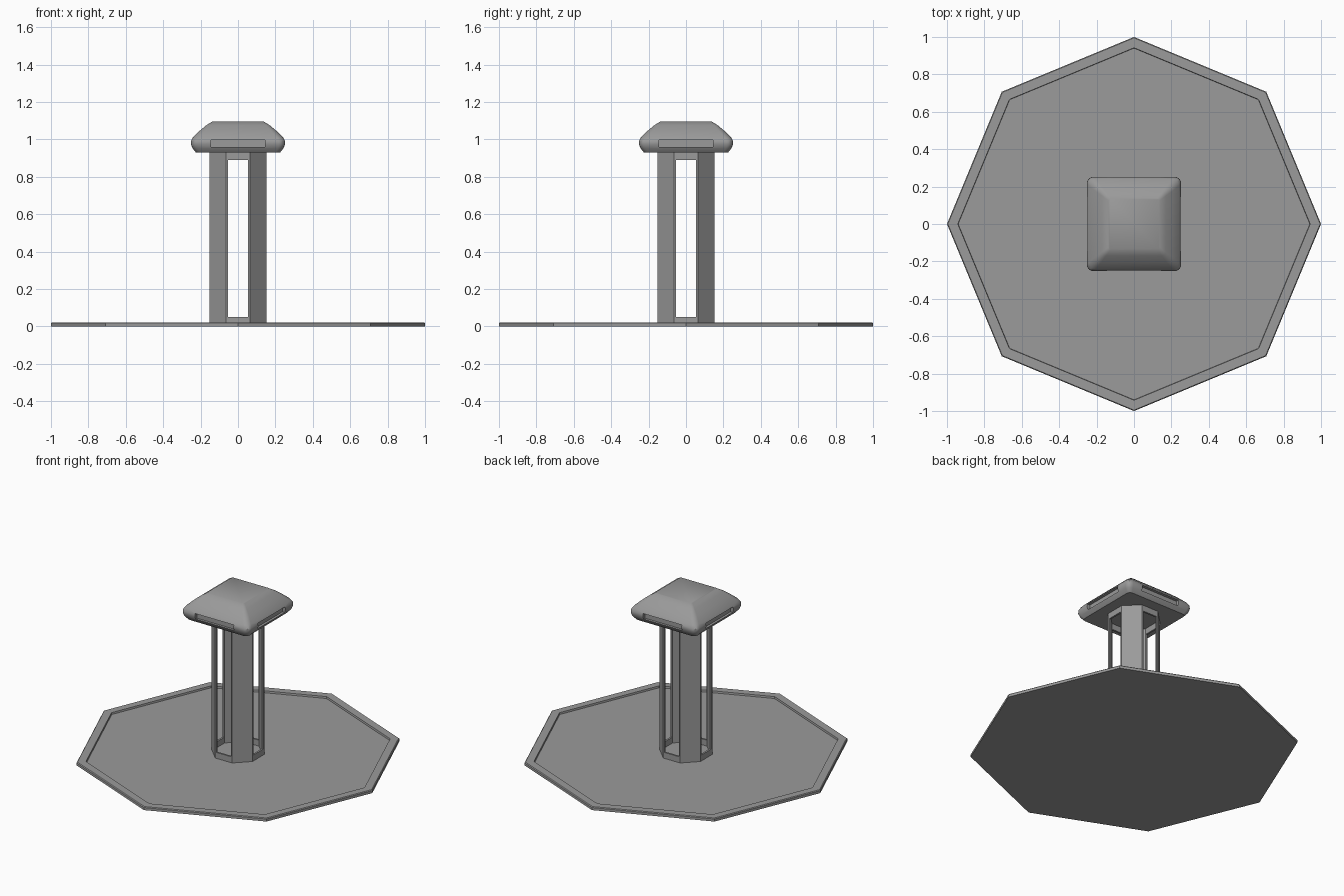
import bpy, bmesh
from math import cos, sin, pi

if "Cube" in bpy.data.objects:
    bpy.data.objects.remove(bpy.data.objects["Cube"])

# Dark grey finish shared by every part
grey = bpy.data.materials.new("dark_grey")
grey.diffuse_color = (0.325, 0.325, 0.325, 1)
grey.use_nodes = True
grey.node_tree.nodes["Principled BSDF"].inputs["Base Color"].default_value = grey.diffuse_color


def make_object(name, bm):
    bmesh.ops.recalc_face_normals(bm, faces=bm.faces)
    mesh = bpy.data.meshes.new(name)
    bm.to_mesh(mesh)
    bm.free()
    mesh.materials.append(grey)
    obj = bpy.data.objects.new(name, mesh)
    bpy.context.collection.objects.link(obj)
    return obj


def loft(name, rings, cap=True, closed=False):
    """Skin a stack of equal-length point rings."""
    bm = bmesh.new()
    loops = [[bm.verts.new(p) for p in ring] for ring in rings]
    n = len(loops[0])
    pairs = list(zip(loops, loops[1:])) + ([(loops[-1], loops[0])] if closed else [])
    for a, b in pairs:
        for i in range(n):
            j = (i + 1) % n
            bm.faces.new((a[i], a[j], b[j], b[i]))
    if cap:
        bm.faces.new(loops[0][::-1])
        bm.faces.new(loops[-1])
    return make_object(name, bm)


def octagon(radius, z, turn=0.0):
    return [(radius * cos(turn + i * pi / 4), radius * sin(turn + i * pi / 4), z)
            for i in range(8)]


def rounded_square(half, r, z, steps=4):
    pts = []
    for q, (sx, sy) in enumerate(((1, 1), (-1, 1), (-1, -1), (1, -1))):
        for k in range(steps + 1):
            a = (q + k / steps) * pi / 2
            pts.append((sx * (half - r) + r * cos(a), sy * (half - r) + r * sin(a), z))
    return pts


def cut_box(target, centre, size):
    """Subtract a box, then remove the helper."""
    bpy.ops.mesh.primitive_cube_add(size=1, location=centre)
    cutter = bpy.context.object
    cutter.scale = size
    cutter.hide_render = True
    cutter.data.materials.append(grey)
    bpy.context.view_layer.update()
    mod = target.modifiers.new("cut", 'BOOLEAN')
    mod.operation = 'DIFFERENCE'
    mod.solver = 'EXACT'
    mod.object = cutter
    bpy.context.view_layer.objects.active = target
    bpy.ops.object.modifier_apply(modifier=mod.name)
    bpy.data.objects.remove(cutter)


# Octagonal base plate with a softened, raised rim
loft("base_plate", [octagon(1.0, 0), octagon(1.0, 0.017), octagon(0.995, 0.022),
                    octagon(0.942, 0.022), octagon(0.94, 0.01)])

# Hollow octagonal column with a tall window in each axis-facing side
t = pi / 8
column = loft("column", [octagon(0.165, 0.01, t), octagon(0.165, 0.935, t),
                         octagon(0.152, 0.935, t), octagon(0.152, 0.01, t)],
              cap=False, closed=True)
for size in ((0.106, 0.5, 0.84), (0.5, 0.106, 0.84)):
    cut_box(column, (0, 0, 0.47), size)

# Rounded square cap: half width, corner radius, height
profile = [(0.225, 0.025, 0.93), (0.243, 0.03, 0.952), (0.252, 0.035, 0.975),
           (0.251, 0.035, 0.993), (0.24, 0.035, 1.012), (0.205, 0.03, 1.046),
           (0.17, 0.02, 1.075), (0.137, 0.012, 1.096)]
cap = loft("cap", [rounded_square(*p) for p in profile])

# Recessed slot in each side of the cap
for s in (-1, 1):
    cut_box(cap, (0, s * 0.28, 0.978), (0.288, 0.10, 0.038))
    cut_box(cap, (s * 0.28, 0, 0.978), (0.10, 0.288, 0.038))

bpy.ops.object.select_all(action='DESELECT')
cap.select_set(True)
bpy.context.view_layer.objects.active = cap
bpy.ops.object.shade_smooth_by_angle(angle=0.55)
